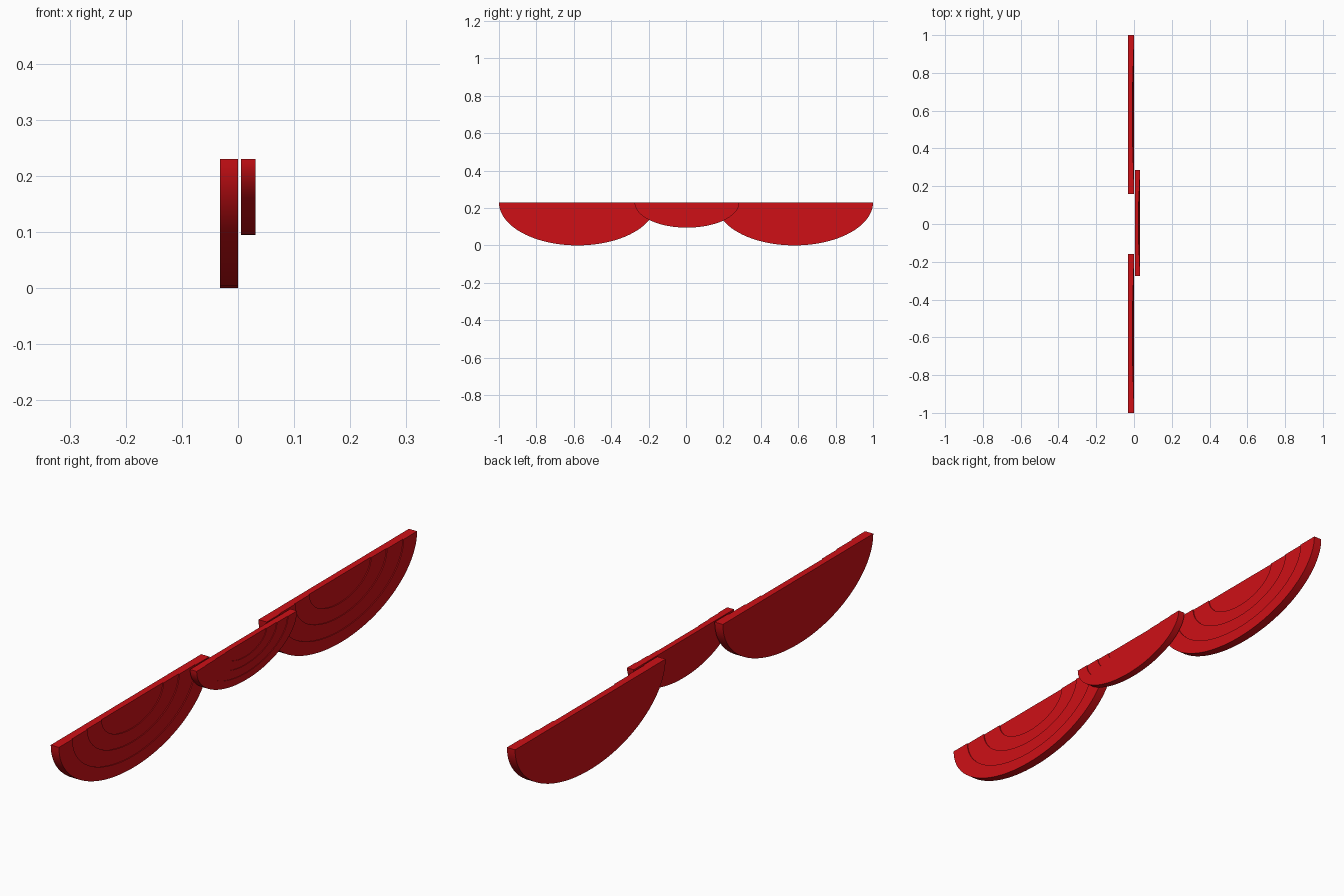
import bpy, bmesh, math

if "Cube" in bpy.data.objects:
    bpy.data.objects.remove(bpy.data.objects["Cube"])

TOP = 0.23
SEG = 48

red = bpy.data.materials.new("red_fabric")
red.diffuse_color = (0.62, 0.005, 0.008, 1)
red.use_nodes = True
red.node_tree.nodes["Principled BSDF"].inputs["Base Color"].default_value = red.diffuse_color


def swag(name, cy, half_width, drop, x_back, x_front, step):
    """Half-ellipse cloth drape with shallow concentric pleats on its +x face."""
    bm = bmesh.new()
    # (scale, x) loops running from the back rim to the innermost pleat
    tiers = [(1.0, x_back), (1.0, x_front)]
    for i, s in enumerate((0.82, 0.61, 0.41)):
        tiers += [(s, x_front - step * i), (s, x_front - step * (i + 1))]
    loops = []
    for s, x in tiers:
        loops.append([bm.verts.new((x,
                                    cy + half_width * s * math.cos(math.pi * k / SEG),
                                    TOP - drop * s * math.sin(math.pi * k / SEG)))
                      for k in range(SEG + 1)])
    for a, b in zip(loops, loops[1:]):
        for k in range(SEG):
            bm.faces.new((a[k], a[k + 1], b[k + 1], b[k]))
    # flat back, innermost pleat and straight top edge
    bm.faces.new(loops[0])
    bm.faces.new(loops[-1])
    bm.faces.new([l[0] for l in loops] + [l[-1] for l in reversed(loops)])
    bmesh.ops.recalc_face_normals(bm, faces=bm.faces)
    mesh = bpy.data.meshes.new(name)
    bm.to_mesh(mesh)
    bm.free()
    mesh.materials.append(red)
    obj = bpy.data.objects.new(name, mesh)
    bpy.context.collection.objects.link(obj)
    bpy.ops.object.select_all(action='DESELECT')
    obj.select_set(True)
    bpy.context.view_layer.objects.active = obj
    bpy.ops.object.shade_smooth_by_angle(angle=math.radians(30))


# Two large outer drapes and a small centre drape overlapping in front
for side, label in ((-1, "left"), (1, "right")):
    swag(f"{label}_drape", side * 0.58, 0.42, TOP, -0.032, 0.0, 0.003)
swag("centre_drape", 0.005, 0.28, 0.135, 0.005, 0.031, 0.002)
